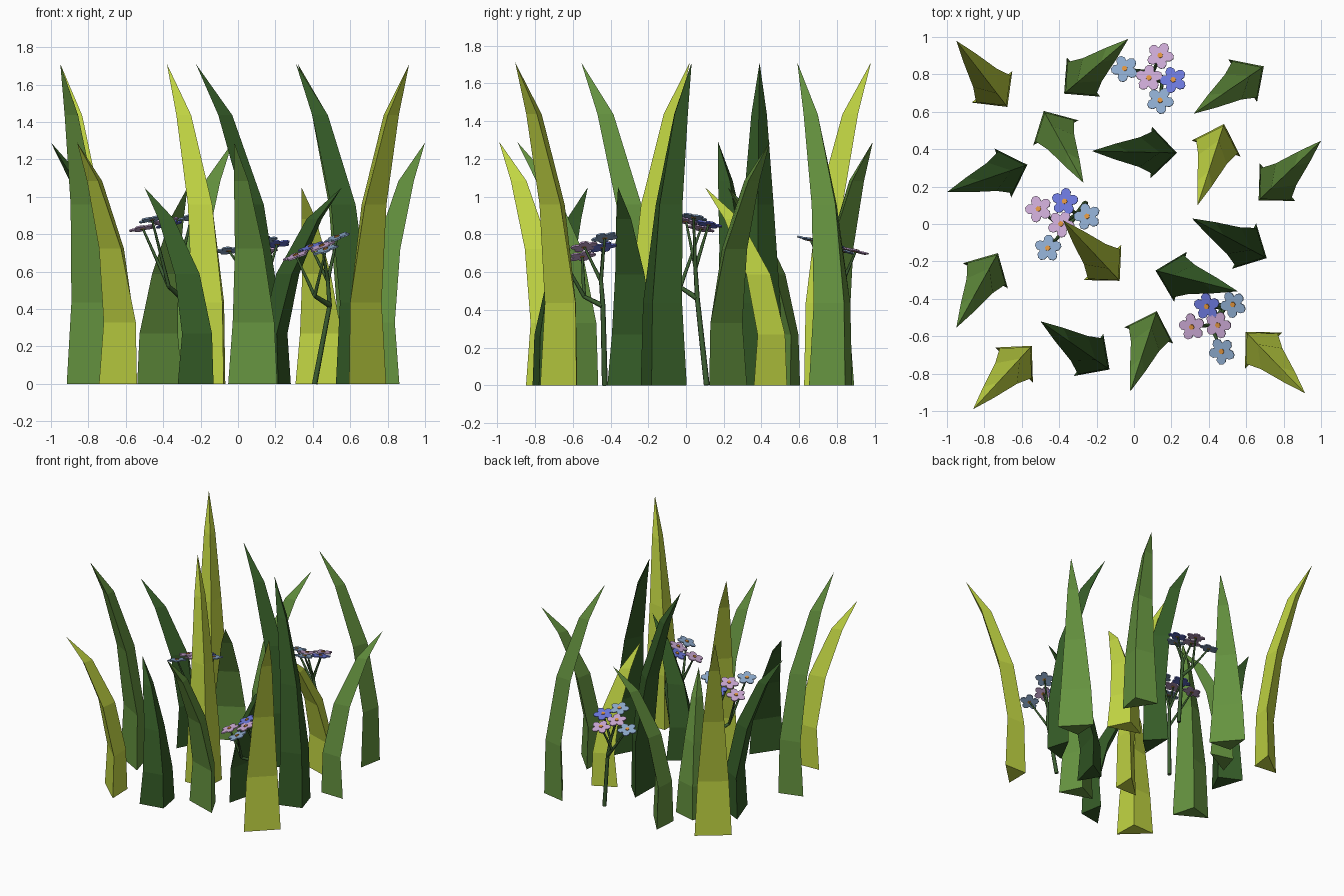
import bpy, bmesh, math
from mathutils import Vector

if "Cube" in bpy.data.objects:
    bpy.data.objects.remove(bpy.data.objects["Cube"])


def material(name, rgb):
    m = bpy.data.materials.new(name)
    m.diffuse_color = (*rgb, 1)
    m.use_nodes = True
    m.node_tree.nodes["Principled BSDF"].inputs["Base Color"].default_value = m.diffuse_color
    return m


MATS = {
    "yellow": material("yellow_green", (0.53, 0.66, 0.055)),
    "green": material("mid_green", (0.13, 0.29, 0.05)),
    "dark": material("dark_green", (0.035, 0.105, 0.020)),
    "stem": material("stem_green", (0.045, 0.11, 0.03)),
    "peri": material("periwinkle", (0.15, 0.19, 0.72)),
    "sky": material("pale_blue", (0.27, 0.41, 0.62)),
    "pink": material("pale_pink", (0.60, 0.40, 0.66)),
    "core": material("orange", (0.75, 0.30, 0.05)),
}


def finish(bm, name, mats):
    bmesh.ops.recalc_face_normals(bm, faces=bm.faces)
    me = bpy.data.meshes.new(name)
    bm.to_mesh(me)
    bm.free()
    for m in mats:
        me.materials.append(MATS[m])
    ob = bpy.data.objects.new(name, me)
    bpy.context.collection.objects.link(ob)
    return ob


# blade section: height fraction, ridge offset, flat-face offset, half width
PROFILE = [(0, -0.005, 0.13, 0.138), (0.255, 0.005, 0.117, 0.117),
           (0.56, 0.085, 0.19, 0.08), (0.84, 0.25, 0.322, 0.041)]


def blade(name, tip, tail, height, col):
    # three-sided leaf curving from its ridge foot (tail) to its tip
    tip, tail = Vector((*tip, 0)), Vector((*tail, 0))
    lean = tip - tail
    d = lean.normalized()
    s = lean.length / 0.44
    p = Vector((-d.y, d.x, 0))
    bm = bmesh.new()
    rings = []
    for t, r, f, w in PROFILE:
        up = Vector((0, 0, t * height))
        rings.append([bm.verts.new(tail + d * u * s + p * v + up)
                      for u, v in ((r, 0), (f, w), (f, -w))])
    top = bm.verts.new(tip + Vector((0, 0, height)))
    bm.faces.new(rings[0])
    for a, b in zip(rings, rings[1:]):
        for i in range(3):
            j = (i + 1) % 3
            bm.faces.new((a[i], a[j], b[j], b[i]))
    for i in range(3):
        bm.faces.new((rings[-1][i], rings[-1][(i + 1) % 3], top))
    finish(bm, name, [col])


TALL, MID, LOW = 1.71, 1.29, 1.05
BLADES = [
    ((-0.95, 0.98), (-0.68, 0.63), TALL, "yellow"),
    ((-0.03, 0.99), (-0.37, 0.70), MID, "green"),
    ((0.32, 0.59), (0.69, 0.84), TALL, "green"),
    ((-0.27, 0.22), (-0.48, 0.60), LOW, "green"),
    ((0.34, 0.10), (0.48, 0.53), LOW, "yellow"),
    ((-0.225, 0.39), (0.225, 0.38), TALL, "dark"),
    ((-1.0, 0.17), (-0.575, 0.315), MID, "dark"),
    ((1.0, 0.445), (0.67, 0.13), MID, "green"),
    ((0.31, 0.03), (0.705, -0.18), TALL, "dark"),
    ((-0.38, 0.02), (-0.08, -0.30), TALL, "yellow"),
    ((0.555, -0.36), (0.12, -0.25), LOW, "dark"),
    ((-0.95, -0.555), (-0.73, -0.16), TALL, "green"),
    ((-0.86, -0.99), (-0.55, -0.655), MID, "yellow"),
    ((-0.50, -0.52), (-0.135, -0.775), LOW, "dark"),
    ((-0.02, -0.895), (0.12, -0.47), MID, "green"),
    ((0.915, -0.905), (0.60, -0.58), TALL, "yellow"),
]
for i, b in enumerate(BLADES):
    blade(f"grass_blade_{i + 1}", *b)


def slab(bm, pts, z0, z1, mat):
    # thin extruded polygon
    lo = [bm.verts.new((x, y, z0)) for x, y in pts]
    hi = [bm.verts.new((x, y, z1)) for x, y in pts]
    fs = [bm.faces.new(lo), bm.faces.new(hi)]
    n = len(pts)
    for i in range(n):
        j = (i + 1) % n
        fs.append(bm.faces.new((lo[i], lo[j], hi[j], hi[i])))
    for f in fs:
        f.material_index = mat


PETAL = [(0.008, -0.009), (0.034, -0.026), (0.056, -0.025), (0.072, -0.010),
         (0.072, 0.010), (0.056, 0.025), (0.034, 0.026), (0.008, 0.009)]


def flower(name, pos, normal, col, spin):
    bm = bmesh.new()
    for k in range(5):
        a = spin + k * math.tau / 5
        c, s = math.cos(a), math.sin(a)
        slab(bm, [(x * c - y * s, x * s + y * c) for x, y in PETAL], -0.004, 0.004, 0)
    hexagon = [(0.015 * math.cos(k * math.tau / 6), 0.015 * math.sin(k * math.tau / 6))
               for k in range(6)]
    slab(bm, hexagon, -0.006, 0.010, 1)
    ob = finish(bm, name, [col, "core"])
    ob.location = pos
    ob.rotation_euler = normal.to_track_quat('Z', 'Y').to_euler()


def stems(name, paths):
    cu = bpy.data.curves.new(name, 'CURVE')
    cu.dimensions = '3D'
    cu.bevel_depth = 0.012
    cu.bevel_resolution = 1
    cu.use_fill_caps = True
    for n, path in enumerate(paths):
        sp = cu.splines.new('POLY')
        sp.points.add(len(path) - 1)
        thick = 1.3 if n < 2 else 0.9
        for k, (q, p) in enumerate(zip(sp.points, path)):
            q.co = (*p, 1)
            q.radius = thick - 0.4 * k / (len(path) - 1)
    cu.materials.append(MATS["stem"])
    ob = bpy.data.objects.new(name, cu)
    bpy.context.collection.objects.link(ob)


# per cluster: centre, slope of the umbel, foot, fork, side branch knee,
# upper fork, heads (first two sit on the side branch)
CLUSTERS = [
    ((0.43, -0.53, 0.73), (0.35, 0.18), (0.41, -0.43, 0), (0.49, -0.44, 0.42),
     (0.41, -0.54, 0.47), (0.48, -0.45, 0.55),
     [(0.31, -0.55, "pink"), (0.47, -0.68, "sky"), (0.45, -0.54, "pink"),
      (0.39, -0.44, "peri"), (0.53, -0.43, "sky")]),
    ((-0.39, 0.03, 0.865), (0.2, -0.18), (-0.26, 0.11, 0), (-0.30, 0.06, 0.46),
     (-0.37, -0.03, 0.52), (-0.31, 0.05, 0.62),
     [(-0.46, -0.13, "sky"), (-0.51, 0.08, "pink"), (-0.39, 0.0, "pink"),
      (-0.37, 0.12, "peri"), (-0.25, 0.04, "sky")]),
    ((0.10, 0.79, 0.735), (0.08, -0.25), (0.20, 0.77, 0), (0.17, 0.77, 0.42),
     (0.10, 0.81, 0.50), (0.15, 0.76, 0.55),
     [(-0.05, 0.83, "sky"), (0.14, 0.90, "pink"), (0.08, 0.78, "pink"),
      (0.21, 0.77, "peri"), (0.14, 0.66, "sky")]),
]
for i, (c, g, foot, fork, knee, fork2, heads) in enumerate(CLUSTERS):
    normal = Vector((-g[0], -g[1], 1)).normalized()
    paths = [(foot, fork, fork2), (fork, knee)]
    for k, (x, y, col) in enumerate(heads):
        z = c[2] + g[0] * (x - c[0]) + g[1] * (y - c[1])
        paths.append((knee if k < 2 else fork2, (x, y, z)))
        flower(f"flower_{i + 1}_{k + 1}", (x, y, z), normal, col, 0.3 + 0.4 * k + i)
    stems(f"flower_stems_{i + 1}", paths)
